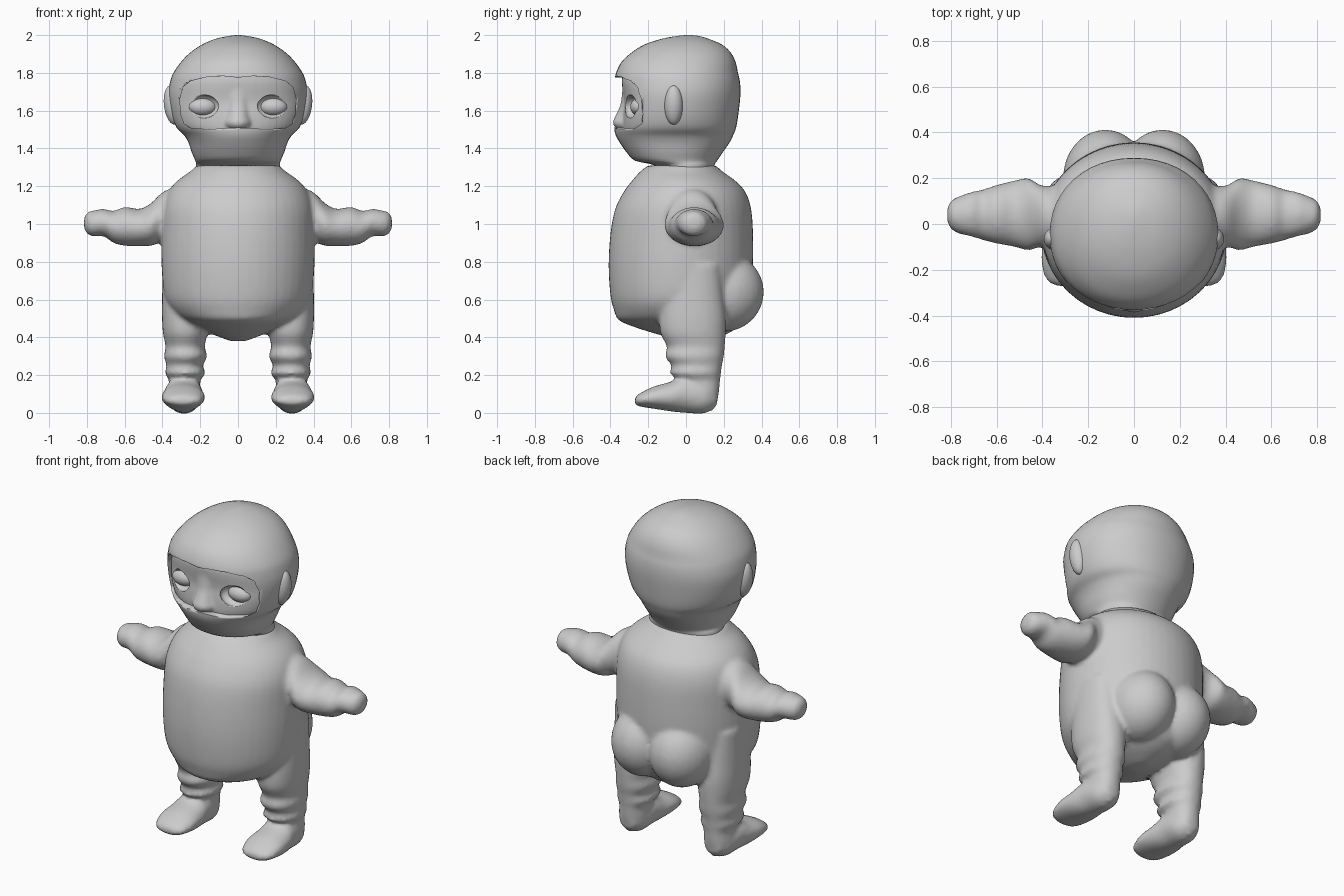
import bpy, bmesh, math
from mathutils import Vector, Matrix

cube = bpy.data.objects.get("Cube")
if cube:
    bpy.data.objects.remove(cube, do_unlink=True)

grey = bpy.data.materials.new("clay grey")
grey.use_nodes = True
COLOUR = (0.6, 0.6, 0.6, 1)
grey.diffuse_color = COLOUR
grey.node_tree.nodes["Principled BSDF"].inputs["Base Color"].default_value = COLOUR


def smooth_rings(rings, steps=3):
    """Catmull-Rom interpolation of a list of rings."""
    out = []
    for i in range(len(rings) - 1):
        p = [Vector(rings[max(0, min(len(rings) - 1, i + k))]) for k in (-1, 0, 1, 2)]
        for s in range(steps):
            t = s / steps
            out.append(p[1] + 0.5 * t * (p[2] - p[0] + t * (
                2 * p[0] - 5 * p[1] + 4 * p[2] - p[3]
                + t * (3 * (p[1] - p[2]) + p[3] - p[0]))))
    return out + [Vector(rings[-1])]


def loft(bm, rings, axis="z", side=1, power=2.0, segs=48):
    """Closed tube; each ring is (position, low a, high a, low b, high b)."""
    loops = []
    for t, a0, a1, b0, b1 in smooth_rings(rings):
        loop = []
        for k in range(segs):
            c, s = math.cos(math.tau * k / segs), math.sin(math.tau * k / segs)
            a = (a0 + a1) / 2 + (a1 - a0) / 2 * math.copysign(abs(c) ** (2 / power), c)
            b = (b0 + b1) / 2 + (b1 - b0) / 2 * math.copysign(abs(s) ** (2 / power), s)
            x, y, z = {"x": (t, a, b), "y": (a, t, b), "z": (a, b, t)}[axis]
            loop.append(bm.verts.new((x * side, y, z)))
        loops.append(loop)
    faces = [bm.faces.new(loops[0]), bm.faces.new(loops[-1])]
    for p, q in zip(loops, loops[1:]):
        for k in range(segs):
            n = (k + 1) % segs
            faces.append(bm.faces.new((p[k], p[n], q[n], q[k])))
    bmesh.ops.recalc_face_normals(bm, faces=faces)


def ball(bm, centre, radii, tilt=0):
    m = (Matrix.Translation(centre) @ Matrix.Rotation(tilt, 4, "Y")
         @ Matrix.Diagonal((*radii, 1)))
    bmesh.ops.create_uvsphere(bm, u_segments=32, v_segments=20, radius=1, matrix=m)


def finish(name, bm, cutter=False):
    mesh = bpy.data.meshes.new(name)
    bm.to_mesh(mesh)
    bm.free()
    ob = bpy.data.objects.new(name, mesh)
    bpy.context.collection.objects.link(ob)
    mesh.materials.append(grey)
    mesh.shade_smooth()
    if cutter:
        ob.hide_render = True
        ob.hide_set(True)
    return ob


def blend(ob, voxel, rounds):
    """Fuse overlapping volumes into one soft skin."""
    m = ob.modifiers.new("fuse", "REMESH")
    m.mode, m.voxel_size, m.use_smooth_shade = "VOXEL", voxel, True
    s = ob.modifiers.new("soften", "SMOOTH")
    s.factor, s.iterations = 0.5, rounds


def cut(ob, cutter):
    m = ob.modifiers.new("cut", "BOOLEAN")
    m.operation, m.object, m.solver = "DIFFERENCE", cutter, "EXACT"


def centred(rows):
    """Rows of (z, half width, front, back) to symmetric rings."""
    return [(z, -w, w, f, b) for z, w, f, b in rows]


# Body: torso, buttocks, arms, legs and feet in one skin
bm = bmesh.new()
loft(bm, centred([
    (.38, .04, -.02, .1), (.41, .12, -.13, .2), (.45, .21, -.26, .27),
    (.49, .29, -.355, .3), (.54, .35, -.38, .32), (.62, .39, -.4, .34),
    (.78, .405, -.41, .355), (.95, .405, -.4, .355), (1.08, .4, -.375, .345),
    (1.17, .37, -.33, .315), (1.23, .32, -.285, .26), (1.28, .25, -.24, .19),
    (1.31, .22, -.2, .16)]))
for side in (1, -1):
    ball(bm, (side * .125, .2, .64), (.185, .212, .21))
    loft(bm, [
        (.25, -.08, .16, .92, 1.2), (.36, -.1, .165, .9, 1.185), (.41, -.1, .17, .9, 1.16),
        (.46, -.115, .2, .885, 1.11), (.52, -.1, .19, .882, 1.08),
        (.6, -.085, .17, .885, 1.09), (.66, -.07, .15, .9, 1.068),
        (.71, -.055, .14, .935, 1.08), (.77, -.04, .118, .935, 1.07),
        (.8, -.02, .1, .95, 1.06), (.815, .01, .07, .98, 1.03)], "x", side)
    loft(bm, [
        (.01, .25, .32, 0, .14), (.08, .2, .37, -.05, .17), (.17, .2, .365, -.04, .18),
        (.21, .172, .387, -.085, .185), (.25, .187, .378, -.075, .19),
        (.3, .163, .392, -.112, .2), (.35, .177, .383, -.1, .205),
        (.42, .163, .397, -.135, .21), (.5, .17, .402, -.14, .21),
        (.6, .18, .402, -.13, .2), (.78, .22, .4, -.1, .18)], "z", side, 2.2)
    loft(bm, [
        (-.272, .25, .33, .05, .075), (-.25, .2, .38, .035, .1),
        (-.17, .175, .405, .022, .14), (-.08, .18, .4, .008, .165),
        (0, .19, .385, 0, .2), (.1, .2, .37, -.002, .17),
        (.165, .24, .33, .04, .12)], "y", side)
body = finish("body", bm)
blend(body, .014, 4)

# Head with chin and neck, opened at the front for the face
bm = bmesh.new()
loft(bm, centred([
    (1.26, .225, -.16, .14), (1.31, .222, -.165, .15), (1.335, .226, -.27, .165),
    (1.38, .245, -.315, .195), (1.43, .262, -.35, .23), (1.47, .285, -.372, .25),
    (1.51, .325, -.38, .265), (1.58, .352, -.38, .277), (1.68, .368, -.38, .288),
    (1.75, .36, -.378, .286), (1.8, .342, -.37, .275), (1.86, .3, -.34, .262),
    (1.91, .25, -.285, .235), (1.95, .19, -.22, .19), (1.98, .12, -.13, .12),
    (1.995, .05, -.05, .07), (2.0, .01, 0, .03)]), power=2.1)
head = finish("head", bm)

bm = bmesh.new()
half = [(.08, 1.783), (.17, 1.777), (.25, 1.757), (.29, 1.725), (.308, 1.66),
        (.302, 1.58), (.285, 1.53), (.25, 1.508), (.15, 1.502), (.07, 1.507)]
outline = [(0, 1.775)] + half + [(0, 1.51)] + [(-x, z) for x, z in reversed(half)]
front = bm.faces.new([bm.verts.new((x, -.6, z)) for x, z in outline])
moved = bmesh.ops.extrude_face_region(bm, geom=[front])["geom"]
bmesh.ops.translate(bm, vec=(0, .5, 0),
                    verts=[v for v in moved if isinstance(v, bmesh.types.BMVert)])
bmesh.ops.recalc_face_normals(bm, faces=bm.faces)
cut(head, finish("face_opening_cutter", bm, True))
bpy.context.view_layer.objects.active = head
head.select_set(True)
bpy.ops.object.shade_smooth_by_angle(angle=math.radians(40))

# Recessed face with nose and eye sockets
bm = bmesh.new()
loft(bm, centred([
    (1.44, .2, -.31, .05), (1.5, .3, -.335, .1), (1.58, .33, -.335, .1),
    (1.65, .335, -.328, .1), (1.75, .32, -.34, .1), (1.82, .27, -.33, .08)]))
loft(bm, centred([
    (1.495, .05, -.35, -.2), (1.515, .07, -.378, -.2), (1.54, .076, -.388, -.2),
    (1.58, .066, -.37, -.2), (1.64, .07, -.345, -.2), (1.74, .1, -.335, -.2)]))
face = finish("face", bm)
blend(face, .01, 5)
bm = bmesh.new()
for side in (1, -1):
    ball(bm, (side * .187, -.3, 1.622), (.09, .05, .062))
cut(face, finish("eye_socket_cutter", bm, True))

# Eyes and ears
for side, label in ((1, "left"), (-1, "right")):
    bm = bmesh.new()
    ball(bm, (side * .187, -.245, 1.62), (.073, .05, .048))
    finish(label + "_eye", bm)
    bm = bmesh.new()
    ball(bm, (side * .345, -.065, 1.63), (.047, .05, .105), side * .12)
    finish(label + "_ear", bm)
